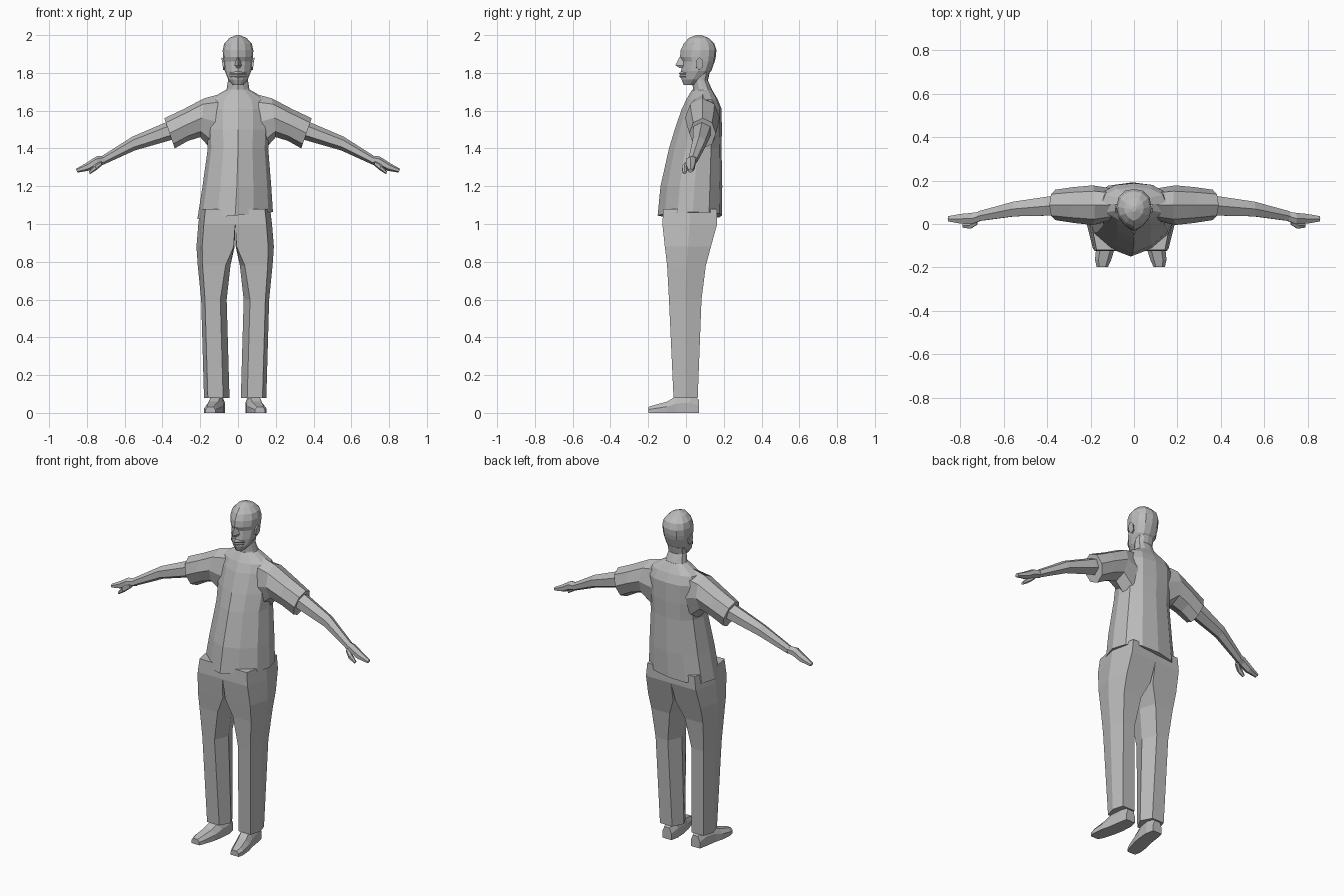
import bpy
import bmesh
from math import sin, cos, pi

cube = bpy.data.objects.get("Cube")
if cube:
    bpy.data.objects.remove(cube, do_unlink=True)

GREY = (0.5, 0.5, 0.5, 1.0)
mat = bpy.data.materials.new("plain grey")
mat.use_nodes = True
mat.diffuse_color = GREY
mat.node_tree.nodes["Principled BSDF"].inputs["Base Color"].default_value = GREY

# Unit half outline of the body, front to back
HALF = [(0, -1), (.48, -.78), (.88, -.38), (1, .1), (.88, .6), (.52, .92), (0, 1)]
OVAL = HALF + [(-x, y) for x, y in HALF[-2:0:-1]]


def loft(name, rings):
    """Skin a closed flat-shaded surface over rings of equal size."""
    bm = bmesh.new()
    loops = [[bm.verts.new(p) for p in ring] for ring in rings]
    n = len(loops[0])
    for a, b in zip(loops, loops[1:]):
        for i in range(n):
            j = (i + 1) % n
            bm.faces.new((a[i], a[j], b[j], b[i]))
    bm.faces.new(loops[0])
    bm.faces.new(loops[-1])
    bmesh.ops.recalc_face_normals(bm, faces=bm.faces)
    mesh = bpy.data.meshes.new(name)
    bm.to_mesh(mesh)
    bm.free()
    mesh.materials.append(mat)
    obj = bpy.data.objects.new(name, mesh)
    bpy.context.collection.objects.link(obj)
    return obj


def oval(z, w, front, back, cx=0, tilt=0):
    """Horizontal body section."""
    cy, d = (front + back) / 2, (back - front) / 2
    return [(cx + u * w, cy + v * d, z + tilt * u) for u, v in OVAL]


def limb(xt, zt, xb, zb, front, back, n=8):
    """Upright limb section between a top and a bottom point."""
    ring = []
    for i in range(n):
        a = 2 * pi * i / n
        t, s = cos(a) / 2, sin(a) / 2
        ring.append(((xt + xb) / 2 + (xt - xb) * t,
                     (front + back) / 2 + (front - back) * s,
                     (zt + zb) / 2 + (zt - zb) * t))
    return ring


def leg_section(z, x_in, x_out, front, back, k):
    """Trouser section with flat front and back panels."""
    cx, w = (x_in + x_out) / 2, (x_out - x_in) / 2
    cy, d = (front + back) / 2, (back - front) / 2
    shape = [(1, 0), (.7, -1), (-k, -1), (-1, 0), (-k, 1), (.7, 1)]
    return [(cx + u * w, cy + v * d, z) for u, v in shape]


def foot_section(y, x0, x1, h):
    """Shoe section across its length."""
    e = (x1 - x0) * .22
    return [(x0, y, 0), (x1, y, 0), (x1, y, h * .55),
            (x1 - e, y, h), (x0 + e, y, h), (x0, y, h * .55)]


def pair(name, rings, axis=0):
    """Build a left part and its mirror image."""
    loft("left_" + name, rings)
    loft("right_" + name, [[(2 * axis - x, y, z) for x, y, z in r] for r in rings])


# Shirt body
loft("shirt", [oval(*r) for r in [
    (1.045, .2, -.15, .19, -.015, .018),
    (1.2, .182, -.135, .192, -.006),
    (1.4, .16, -.09, .188),
    (1.5, .165, -.06, .19),
    (1.61, .165, -.022, .188),
    (1.66, .15, .002, .168),
    (1.71, .065, .032, .138)]])

# Sleeves
pair("sleeve", [limb(*r) for r in [
    (.05, 1.7, .11, 1.36, .02, .16),
    (.18, 1.665, .2, 1.46, -.005, .178),
    (.29, 1.607, .265, 1.44, .005, .17),
    (.39, 1.56, .335, 1.4, .018, .158)]])

# Bare arms and hands
pair("arm", [limb(*r, 6) for r in [
    (.3, 1.57, .29, 1.46, .03, .14),
    (.39, 1.535, .37, 1.44, .032, .135),
    (.56, 1.462, .545, 1.39, .03, .108),
    (.72, 1.36, .71, 1.315, .01, .062)]])
pair("hand", [limb(*r, 6) for r in [
    (.71, 1.362, .7, 1.318, .012, .06),
    (.75, 1.358, .745, 1.305, -.005, .055),
    (.8, 1.325, .79, 1.282, -.002, .05),
    (.858, 1.292, .85, 1.272, .01, .038)]])
pair("thumb", [limb(*r, 6) for r in [
    (.725, 1.335, .72, 1.31, -.005, .03),
    (.758, 1.315, .75, 1.285, -.024, .01),
    (.79, 1.278, .784, 1.264, -.018, .002)]])

# Trousers, one leg and half the hips on each side
MID = -.015
pair("trouser_leg", [leg_section(*r) for r in [
    (1.08, MID, .17, -.12, .165, 1),
    (1, MID, .18, -.125, .165, 1),
    (.88, -.012, .19, -.112, .132, .95),
    (.78, .01, .183, -.1, .105, .7),
    (.6, .03, .165, -.09, .082, .5),
    (.08, .015, .15, -.066, .062, .5)]], MID)

# Shoes
pair("shoe", [foot_section(*r) for r in [
    (.068, .05, .11, .07),
    (.02, .04, .12, .1),
    (-.05, .045, .13, .09),
    (-.1, .055, .143, .06),
    (-.165, .075, .15, .042),
    (-.198, .09, .142, .032)]], MID)

# Neck and head
loft("neck", [oval(*r) for r in [
    (1.66, .085, .03, .15), (1.715, .06, .036, .136),
    (1.76, .053, .035, .116), (1.82, .055, .04, .13)]])
loft("head", [oval(*r) for r in [
    (1.735, .026, -.012, .045),
    (1.765, .052, -.024, .09),
    (1.81, .07, -.026, .134),
    (1.86, .077, -.02, .152),
    (1.885, .08, -.032, .158),
    (1.92, .081, -.028, .161),
    (1.955, .073, -.012, .15),
    (1.985, .045, .015, .12),
    (2, .01, .055, .08)]])


def face_ridge(name, rows):
    """Wedge standing out of the face, from rows of height, width and reach."""
    loft(name, [[(-w, .0, z), (0, y, z), (w, .0, z)] for z, w, y in rows])


face_ridge("nose", [(1.885, .012, -.034), (1.84, .024, -.056), (1.826, .02, -.034)])
face_ridge("lips", [(1.808, .035, -.028), (1.797, .045, -.039),
                    (1.79, .045, -.031), (1.782, .045, -.037), (1.77, .035, -.024)])

# Ears
pair("ear", [limb(*r, 6) for r in [
    (.066, 1.87, .066, 1.815, .052, .086),
    (.088, 1.882, .078, 1.815, .05, .094)]])
